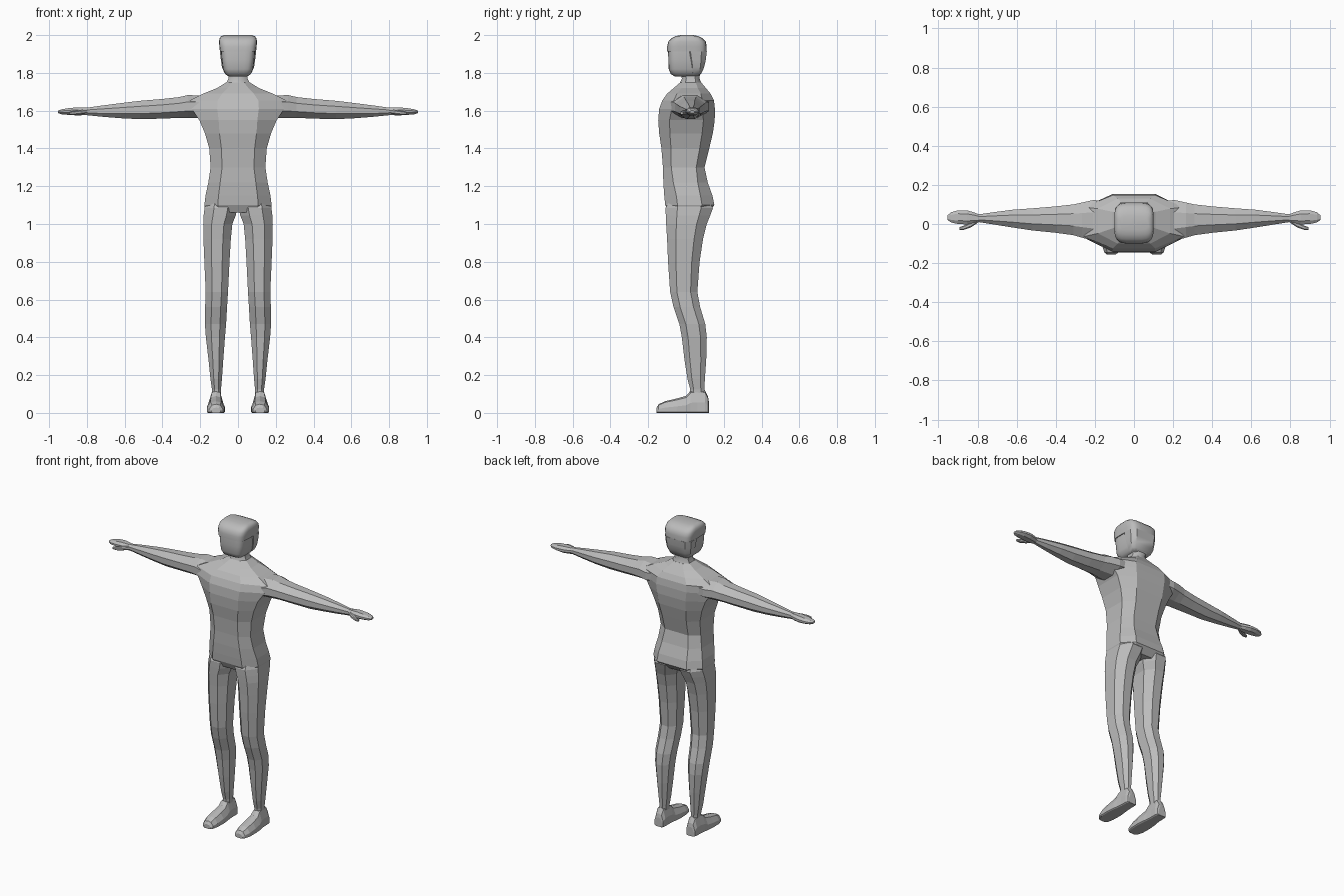
import bpy, bmesh, math
from mathutils import Vector

grey = bpy.data.materials.new("body grey")
grey.diffuse_color = (0.5, 0.5, 0.5, 1)


def octagon(a0, a1, b0, b1, fa=0.5, fb=0.5):
    """Box a0..a1 by b0..b1 with chamfered corners; fa, fb = flat share of each side."""
    ca, cb = (a1 - a0) * (1 - fa) / 2, (b1 - b0) * (1 - fb) / 2
    return [(a0 + ca, b0), (a1 - ca, b0), (a1, b0 + cb), (a1, b1 - cb),
            (a1 - ca, b1), (a0 + ca, b1), (a0, b1 - cb), (a0, b0 + cb)]


def rounded(a0, a1, b0, b1, n=24, p=0.45):
    """Superellipse ring, a soft-cornered box."""
    pts = []
    for i in range(n):
        t = 2 * math.pi * (i + 0.5) / n
        c, s = math.cos(t), math.sin(t)
        pts.append(((a0 + a1) / 2 + (a1 - a0) / 2 * math.copysign(abs(c) ** p, c),
                    (b0 + b1) / 2 + (b1 - b0) / 2 * math.copysign(abs(s) ** p, s)))
    return pts


def loft(name, rings, axis, mirror=False, smooth=None):
    """Skin a list of (position, 2D ring) along the axis and cap both ends."""
    place = {"x": lambda t, a, b: (t, a, b),
             "y": lambda t, a, b: (a, t, b),
             "z": lambda t, a, b: (a, b, t)}[axis]
    bm = bmesh.new()
    vs = [[bm.verts.new(place(t, a, b)) for a, b in ring] for t, ring in rings]
    n = len(vs[0])
    for lo, hi in zip(vs, vs[1:]):
        for i in range(n):
            j = (i + 1) % n
            bm.faces.new((lo[i], lo[j], hi[j], hi[i]))
    bm.faces.new(vs[0])
    bm.faces.new(vs[-1])
    bmesh.ops.recalc_face_normals(bm, faces=bm.faces)
    me = bpy.data.meshes.new(name)
    bm.to_mesh(me)
    bm.free()
    me.materials.append(grey)
    ob = bpy.data.objects.new(name, me)
    bpy.context.collection.objects.link(ob)
    if mirror:
        ob.modifiers.new("mirror", "MIRROR")
    if smooth:
        bpy.ops.object.select_all(action="DESELECT")
        ob.select_set(True)
        bpy.context.view_layer.objects.active = ob
        bpy.ops.object.shade_smooth_by_angle(angle=math.radians(smooth))
    return ob


# Torso: height, half width, front, back, flat share of front and of side
torso = [(1.06, .165, -.09, .115, .6, .5), (1.10, .178, -.11, .15, .6, .5),
         (1.15, .172, -.115, .14, .6, .5), (1.22, .157, -.12, .115, .6, .55),
         (1.30, .145, -.122, .098, .58, .6), (1.40, .152, -.13, .123, .58, .6),
         (1.48, .175, -.142, .142, .56, .6), (1.55, .205, -.147, .152, .5, .6),
         (1.61, .245, -.142, .153, .45, .55), (1.655, .255, -.125, .148, .42, .55),
         (1.69, .185, -.10, .13, .45, .55), (1.72, .11, -.065, .105, .5, .5),
         (1.75, .062, -.03, .08, .5, .5)]
loft("torso", [(z, octagon(-w, w, f, b, fa, fb)) for z, w, f, b, fa, fb in torso], "z")

# Neck
neck = [(1.74, .065, -.035, .083), (1.77, .05, -.022, .072), (1.82, .053, -.03, .075)]
loft("neck", [(z, octagon(-w, w, f, b)) for z, w, f, b in neck], "z", smooth=40)

# Head, with a slightly raised cap around the face
head = [(1.782, .05, -.06, .06), (1.793, .068, -.08, .078), (1.82, .08, -.092, .09),
        (1.87, .087, -.094, .097), (1.92, .091, -.095, .1), (1.96, .09, -.09, .095)]
loft("head", [(z, rounded(-w, w, f, b)) for z, w, f, b in head], "z", smooth=40)
cap = [(1.912, .096, -.1, .11), (1.94, .099, -.1, .11), (1.965, .101, -.094, .105),
       (1.983, .098, -.078, .088), (1.994, .09, -.055, .066), (2.0, .075, -.03, .04)]
loft("cap_top", [(z, rounded(-w, w, f, b)) for z, w, f, b in cap], "z", smooth=40)
back = [(1.788, .06, .02, .07), (1.80, .072, .02, .083), (1.83, .085, .015, .096),
        (1.87, .091, .005, .105), (1.913, .096, -.005, .11)]
loft("cap_back", [(z, octagon(-w, w, f, b, .72, .5)) for z, w, f, b in back], "z", smooth=40)

# Legs: height, inner, outer, front, back
leg = [(1.12, .004, .172, -.09, .12), (1.085, .004, .177, -.108, .143),
       (1.045, .012, .182, -.107, .128), (1.0, .03, .184, -.105, .11),
       (.92, .038, .183, -.1, .09), (.8, .045, .178, -.095, .072),
       (.64, .053, .171, -.084, .06), (.56, .058, .174, -.066, .075),
       (.47, .063, .175, -.035, .102), (.40, .069, .17, -.022, .11),
       (.28, .078, .156, -.008, .107), (.18, .085, .146, .008, .1),
       (.125, .09, .138, .022, .097), (.09, .09, .138, .022, .097)]
loft("leg", [(z, octagon(i, o, f, b, .42, .5)) for z, i, o, f, b in leg], "z", True)

# Feet: position, inner, outer, top
foot = [(-.155, .092, .14, .028), (-.145, .08, .152, .046), (-.11, .072, .163, .062),
        (-.05, .07, .164, .076), (0, .074, .16, .09), (.025, .078, .155, .118),
        (.06, .08, .151, .125), (.1, .08, .15, .12), (.117, .084, .146, .085),
        (.121, .09, .14, .06)]


def foot_ring(i, o, t):
    m = (o - i) * .2
    return [(i, .004), (i + .006, 0), (o - .006, 0), (o, .004),
            (o, t * .45), (o - m, t * .9), ((i + o) / 2, t), (i + m, t * .9), (i, t * .45)]


loft("foot", [(y, foot_ring(i, o, t)) for y, i, o, t in foot], "y", True)

# Arms: distance, front, back, bottom, top
arm = [(.15, -.09, .12, 1.57, 1.685), (.21, -.085, .122, 1.562, 1.68),
       (.265, -.07, .11, 1.562, 1.683), (.31, -.057, .1, 1.562, 1.672),
       (.40, -.045, .09, 1.558, 1.662), (.52, -.033, .08, 1.555, 1.652),
       (.62, -.018, .073, 1.56, 1.64), (.72, -.002, .06, 1.568, 1.627),
       (.79, .009, .05, 1.575, 1.617), (.81, .009, .05, 1.577, 1.616)]
loft("arm", [(x, octagon(f, b, lo, hi, .4, .4)) for x, f, b, lo, hi in arm], "x", True)

# Hands and thumbs
hand = [(.79, .01, .048, 1.578, 1.615), (.82, .003, .06, 1.576, 1.616),
        (.855, -.002, .07, 1.575, 1.617), (.90, 0, .07, 1.578, 1.613),
        (.935, .008, .06, 1.581, 1.607), (.953, .02, .045, 1.587, 1.6)]
loft("hand", [(x, octagon(f, b, lo, hi, .5, .35)) for x, f, b, lo, hi in hand], "x", True)
thumb = [(.80, .005, .028, 1.585, 1.608), (.835, -.018, .01, 1.58, 1.604),
         (.87, -.03, -.008, 1.577, 1.598), (.893, -.03, -.016, 1.58, 1.593)]
loft("thumb", [(x, octagon(f, b, lo, hi)) for x, f, b, lo, hi in thumb], "x", True)
